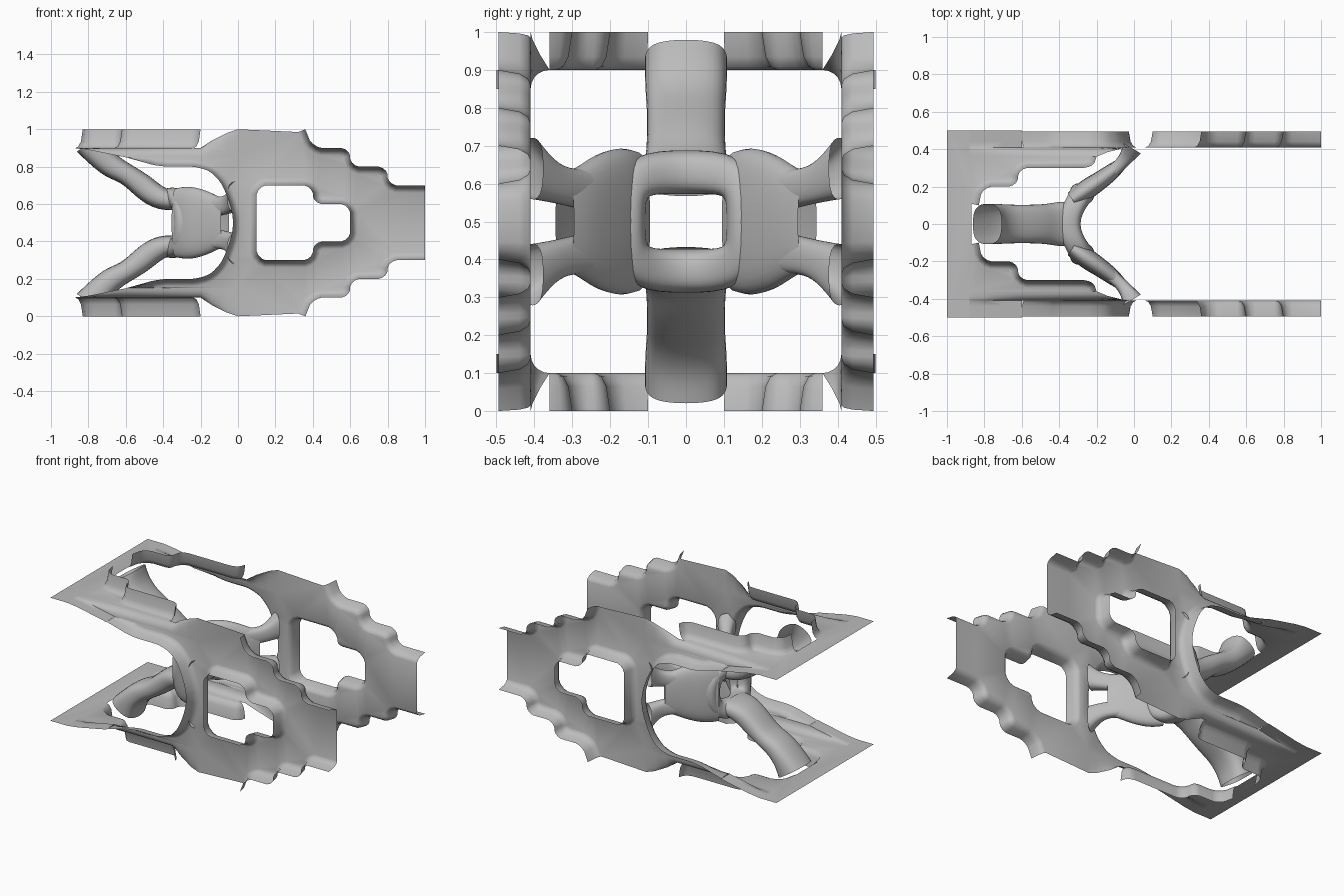
import bpy, bmesh, math
from mathutils import Vector

cube = bpy.data.objects.get("Cube")
if cube:
    bpy.data.objects.remove(cube)

grey = bpy.data.materials.new("plain grey")
grey.use_nodes = True
grey.diffuse_color = (0.5, 0.5, 0.5, 1)
grey.node_tree.nodes["Principled BSDF"].inputs["Base Color"].default_value = (0.5, 0.5, 0.5, 1)


def finish(bm, name, angle=60):
    bmesh.ops.recalc_face_normals(bm, faces=bm.faces)
    mesh = bpy.data.meshes.new(name)
    bm.to_mesh(mesh)
    bm.free()
    mesh.materials.append(grey)
    obj = bpy.data.objects.new(name, mesh)
    bpy.context.collection.objects.link(obj)
    bpy.ops.object.select_all(action='DESELECT')
    obj.select_set(True)
    bpy.context.view_layer.objects.active = obj
    bpy.ops.object.shade_smooth_by_angle(angle=math.radians(angle))
    return obj


def mirrored(half):
    """Close an outline by mirroring it over its long axis."""
    pts = list(half)
    for u, v in reversed(half):
        if abs(v) > 0.001:
            pts.append((u, -v))
    return [Vector(p) for p in pts]


def rounded(pts, free, cut):
    """Cut the corners of an outline, except those on a free edge."""
    out = []
    for i, p in enumerate(pts):
        a, b = pts[i - 1], pts[(i + 1) % len(pts)]
        if free((a + p) / 2) or free((p + b) / 2):
            out.append(p)
        else:
            for q in (a, b):
                d = q - p
                out.append(p + d.normalized() * min(cut, d.length * 0.3))
    return out


def sheet(name, loops, place, free, clamp):
    """Thin sheet whose cut edges curl outward; free edges stay flat."""
    bm = bmesh.new()
    border = []
    profile = [(0.04, 0), (0.024, 0.08), (0.01, 0.35), (0, 1)]
    for k, pts in enumerate(loops):
        area = sum(pts[i - 1].cross(pts[i]) for i in range(len(pts)))
        if (area > 0) != (k == 0):
            pts = pts[::-1]
        for cut in (0.035, 0.012):
            pts = rounded(pts, free, cut)
        n = len(pts)
        rim = [not free((pts[i] + pts[(i + 1) % n]) / 2) for i in range(n)]
        rows = []
        for i, p in enumerate(pts):
            normal = Vector((0, 0))
            for j in (i - 1, i):
                if rim[j]:
                    e = pts[(j + 1) % n] - pts[j]
                    normal += Vector((-e.y, e.x)).normalized()
            normal = normal.normalized() if normal.length else normal
            rows.append([bm.verts.new(place(*clamp(p + normal * r), d))
                         for r, d in profile])
        for i in range(n):
            a, b = rows[i], rows[(i + 1) % n]
            border.append(bm.edges.new((a[0], b[0])))
            if rim[i]:
                for j in range(len(profile) - 1):
                    bm.faces.new((a[j], b[j], b[j + 1], a[j + 1]))
    bmesh.ops.triangle_fill(bm, edges=border, use_beauty=True)
    loose = [v for v in bm.verts if not v.link_faces]
    bmesh.ops.delete(bm, geom=loose, context='VERTS')
    return finish(bm, name)


def loft(bm, rows, wrap):
    for a, b in zip(rows, rows[1:]):
        for j in range(0 if wrap else 1, len(a)):
            bm.faces.new((a[j - 1], a[j], b[j], b[j - 1]))


def strut(name, path, side, sizes, closed=False):
    """Organic tube: rounded box sections swept along a path."""
    bm = bmesh.new()
    path = [Vector(p) for p in path]
    side, n = Vector(side), len(path)
    rings = []
    for i, p in enumerate(path):
        a = path[i - 1] if closed or i else p
        b = path[(i + 1) % n] if closed else path[min(i + 1, n - 1)]
        normal = (b - a).cross(side).normalized()
        w, t = sizes[i % len(sizes)]
        ring = []
        for x, y in ((1, .5), (.6, 1), (-.6, 1), (-1, .5),
                     (-1, -.5), (-.6, -1), (.6, -1), (1, -.5)):
            ring.append(bm.verts.new(p + side * x * w * 1.1 + normal * y * t * 1.1))
        rings.append(ring)
    loft(bm, rings + rings[:1] if closed else rings, True)
    obj = finish(bm, name, 180)
    mod = obj.modifiers.new("smooth", 'SUBSURF')
    mod.levels = mod.render_levels = 2


def shoulder(name, sy, sz):
    """Curved strip that blends a wall into a plate and tapers to flat."""
    bm = bmesh.new()
    rows, tips = [], []
    for x, y0, z0, z1 in ((-.88, .36, .4, .4), (-.8, .36, .4, .39), (-.7, .36, .4, .37),
                          (-.6, .36, .4, .35), (-.2, .36, .4, .35), (-.14, .385, .44, .35),
                          (-.06, .405, .48, .35), (0, .41, .5, .35)):
        row = []
        for i in range(6):
            t = i * math.pi / 10
            y = y0 + (.41 - y0) * math.sin(t)
            z = z1 + (z0 - z1) * math.cos(t)
            row.append(bm.verts.new((x, sy * y, .5 + sz * z)))
        rows.append(row)
        if x <= -.6:
            tips.append([row[-1]] + [bm.verts.new((x, sy * y, .5 + sz * z1)) for y in (.44, .5)])
    loft(bm, rows, False)
    loft(bm, tips, False)
    finish(bm, name)


# Side walls with a stepped nose, a window and two arms
wall = mirrored([(1, .2), (.8, .2), (.8, .3), (.6, .3), (.6, .4), (.4, .4), (.36, .5),
                 (0, .5), (0, .35), (-.6, .35), (-.42, .3),
                 (-.2, .3), (-.11, .25), (-.05, .13), (-.02, 0)])
window = mirrored([(.1, .2), (.4, .2), (.4, .1), (.6, .1)])


def wall_free(p):
    return p.x > .99 or (abs(p.y) > .345 and p.x < .001) or (abs(p.y) > .39 and p.x < .35)


def wall_clamp(p):
    lim = .35 if p.x < -.001 else .5
    return p.x, max(-lim, min(lim, p.y))


# Floor and roof plates with a stepped notch
plate = mirrored([(-1, .5), (-.88, .5), (-.88, .36), (-.2, .36),
                  (-.22, .3), (-.62, .3), (-.62, .2), (-.81, .2), (-.83, .1)])


def plate_free(p):
    return p.x < -.99 or abs(p.y) > .355 or (abs(p.y) < .095 and p.x < -.8)


def plate_clamp(p):
    lim = .5 if p.x < -.875 else .36
    return p.x, max(-lim, min(lim, p.y))


for s, wall_name, plate_name, level in ((-1, "right", "floor", "lower"),
                                        (1, "left", "roof", "upper")):
    sheet(wall_name + "_wall", [wall, window],
          lambda u, v, d: (u, s * (.41 + .085 * d), .5 + v), wall_free, wall_clamp)
    sheet(plate_name + "_plate", [plate],
          lambda u, v, d: (u, v, .5 + s * (.4 + .1 * d)), plate_free, plate_clamp)

    # Leg from the plate down to the hub
    leg = [(-.785, .43), (-.74, .36), (-.67, .295), (-.6, .265), (-.52, .205),
           (-.46, .155), (-.4, .125), (-.34, .115)]
    strut(level + "_leg", [(x, 0, .5 + s * z) for x, z in leg], (0, 1, 0),
          [(.1, .085), (.1, .065), (.095, .06), (.095, .05),
           (.095, .06), (.1, .06), (.11, .055), (.11, .045)])

    # Broad brace from the hub out to the wall
    brace = [(-.33, .13), (-.28, .165), (-.23, .2), (-.17, .24), (-.11, .285), (-.07, .32)]
    strut(wall_name + "_brace", [(x, s * y, .5) for x, y in brace], (0, 0, 1),
          [(.17, .04), (.18, .05), (.175, .05), (.16, .045), (.13, .04), (.12, .03)])

    for h, part in ((-1, "lower"), (1, "upper")):
        shoulder(f"{wall_name}_{part}_shoulder", s, h)
        # Pair of short strands joining brace and wall around an opening
        strand = [(-.13, .27, .085), (-.08, .31, .09), (-.04, .355, .105), (-.01, .405, .14)]
        strut(f"{wall_name}_{part}_strand",
              [(x, s * y, .5 + h * z) for x, y, z in strand], (0, 0, 1),
              [(.05, .035), (.045, .03), (.05, .035), (.075, .05)])

# Saddle shaped hub ring with a through opening
corners = [(.165, .065), (.12, .13), (0, .13)]
quarter = corners + [(-y, z) for y, z in corners[1::-1]]
ring = quarter + [(-y, -z) for y, z in quarter]
strut("hub_ring", [(-.375 + .6 * abs(y), y, .5 + z) for y, z in ring], (1, 0, 0),
      [(.06, .055)], closed=True)
